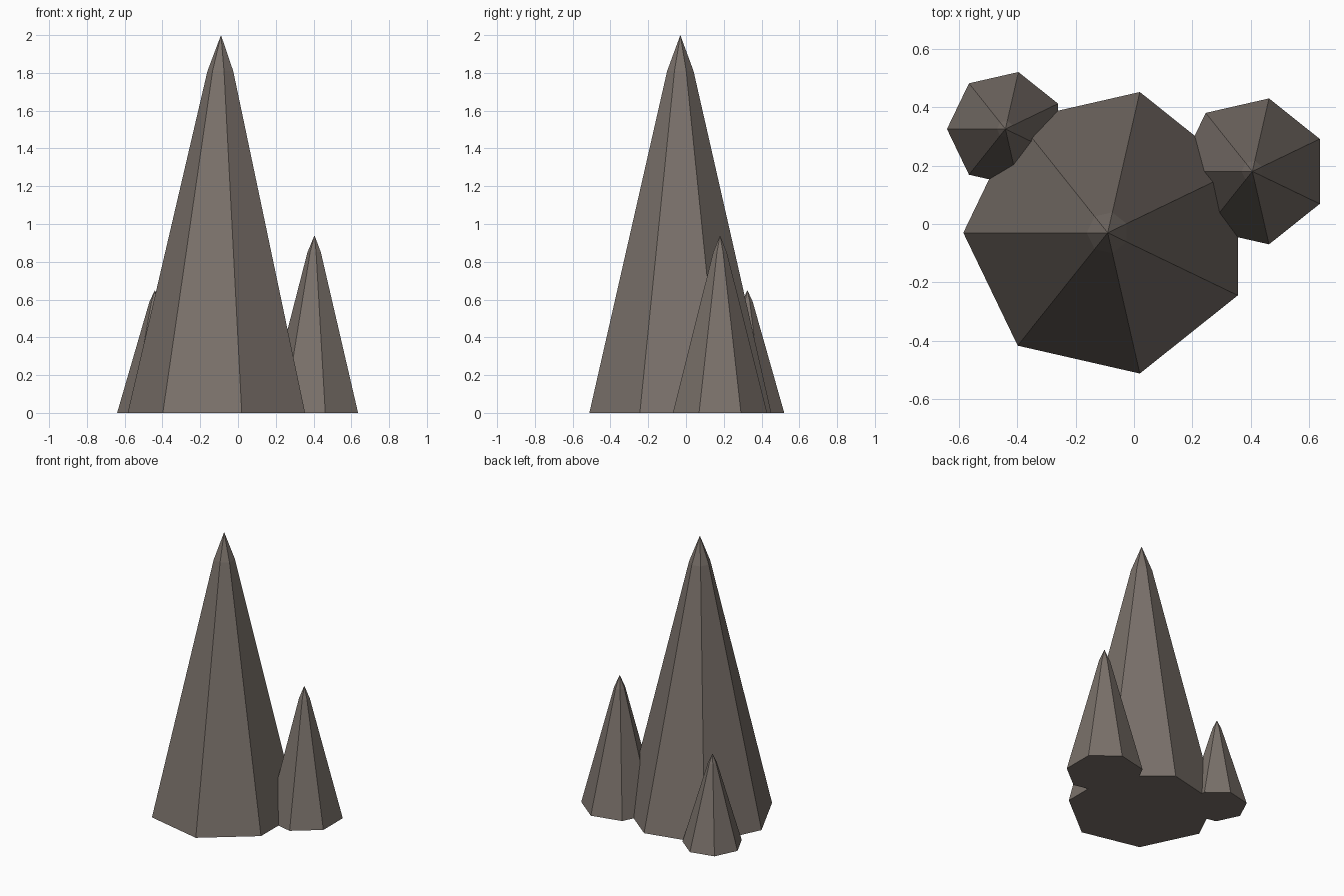
import bpy
import bmesh
from math import cos, sin, pi

SIDES = 7

cube = bpy.data.objects.get("Cube")
if cube:
    bpy.data.objects.remove(cube, do_unlink=True)

# Single warm grey stone colour
stone = bpy.data.materials.new("warm_grey_stone")
stone.use_nodes = True
colour = (0.195, 0.165, 0.145, 1)
stone.diffuse_color = colour
bsdf = stone.node_tree.nodes["Principled BSDF"]
bsdf.inputs["Base Color"].default_value = colour
bsdf.inputs["Roughness"].default_value = 0.9


def spire(name, x, y, radius, height):
    """Seven-sided rock spike: wide base, narrow shoulder, pointed tip."""
    bm = bmesh.new()

    def ring(r, z):
        angles = [pi + 2 * pi * i / SIDES for i in range(SIDES)]
        return [bm.verts.new((r * cos(a), r * sin(a), z)) for a in angles]

    base = ring(radius, 0)
    shoulder = ring(radius * 0.145, height * 0.905)
    tip = bm.verts.new((0, 0, height))
    bm.faces.new(base[::-1])
    for i in range(SIDES):
        j = (i + 1) % SIDES
        bm.faces.new((base[i], base[j], shoulder[j], shoulder[i]))
        bm.faces.new((shoulder[i], shoulder[j], tip))

    mesh = bpy.data.meshes.new(name)
    bm.to_mesh(mesh)
    bm.free()
    mesh.materials.append(stone)
    obj = bpy.data.objects.new(name, mesh)
    obj.location = (x, y, 0)
    bpy.context.collection.objects.link(obj)


# Tall central spike with two smaller ones growing from its sides
spire("main_spire", -0.09, -0.03, 0.494, 2.0)
spire("left_spire", 0.405, 0.18, 0.256, 0.94)
spire("right_spire", -0.44, 0.325, 0.2, 0.65)
